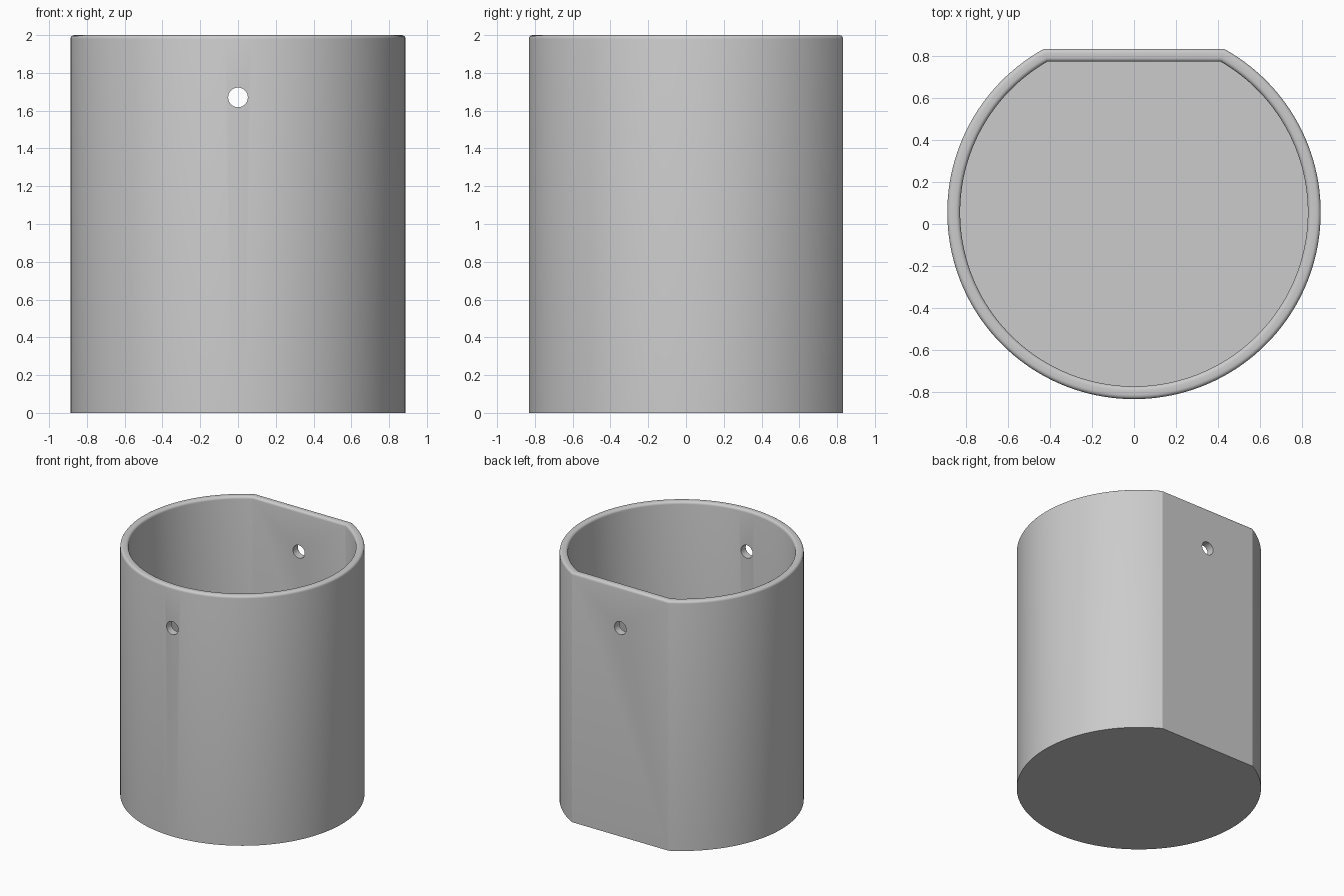
import bpy, bmesh, math

if "Cube" in bpy.data.objects:
    bpy.data.objects.remove(bpy.data.objects["Cube"])

R, CY, FLAT = 0.887, 0.055, 0.832    # outer radius, arc centre, flat back
WALL, FLOOR, H, FILLET = 0.061, 0.06, 2.0, 0.02
SIDES = 128


def d_ring(bm, inset, z):
    """Circle with a flat cut across the back, inset evenly."""
    r = R - inset
    a = math.asin((FLAT - inset - CY) / r)
    start, sweep = math.pi - a, math.pi + 2 * a
    return [bm.verts.new((r * math.cos(start + sweep * i / SIDES),
                          CY + r * math.sin(start + sweep * i / SIDES), z))
            for i in range(SIDES + 1)]


# Wall profile as (inset, height): outside, rounded rim, inside
profile = [(0, 0)]
for i in range(5):
    t = math.pi / 2 * i / 4
    profile.append((FILLET * (1 - math.cos(t)), H - FILLET * (1 - math.sin(t))))
for i in range(5):
    t = math.pi / 2 * i / 4
    profile.append((WALL - FILLET * (1 - math.sin(t)), H - FILLET * (1 - math.cos(t))))
profile.append((WALL, FLOOR))

# Cup body
bm = bmesh.new()
rings = [d_ring(bm, d, z) for d, z in profile]
for lo, hi in zip(rings, rings[1:]):
    n = len(lo)
    for i in range(n):
        j = (i + 1) % n
        bm.faces.new((lo[i], lo[j], hi[j], hi[i]))
bm.faces.new(rings[0][::-1])
bm.faces.new(rings[-1])
bmesh.ops.recalc_face_normals(bm, faces=bm.faces)
mesh = bpy.data.meshes.new("cup_body")
bm.to_mesh(mesh)
bm.free()
cup = bpy.data.objects.new("cup_body", mesh)
bpy.context.collection.objects.link(cup)

grey = bpy.data.materials.new("light grey")
grey.diffuse_color = (0.6, 0.6, 0.6, 1)
grey.use_nodes = True
grey.node_tree.nodes["Principled BSDF"].inputs["Base Color"].default_value = grey.diffuse_color
mesh.materials.append(grey)

# Hole through the front and back walls
bpy.ops.mesh.primitive_cylinder_add(vertices=48, radius=0.052, depth=3,
                                    location=(0, 0, 1.67),
                                    rotation=(math.pi / 2, 0, 0))
cutter = bpy.context.object
cutter.name = "hole_cutter"
cutter.hide_render = True
cutter.data.materials.append(grey)

bpy.ops.object.select_all(action='DESELECT')
cup.select_set(True)
bpy.context.view_layer.objects.active = cup
mod = cup.modifiers.new("hole", 'BOOLEAN')
mod.operation, mod.solver, mod.object = 'DIFFERENCE', 'EXACT', cutter
bpy.ops.object.modifier_apply(modifier=mod.name)
bpy.data.objects.remove(cutter)
bpy.ops.object.shade_smooth_by_angle(angle=math.radians(25))
